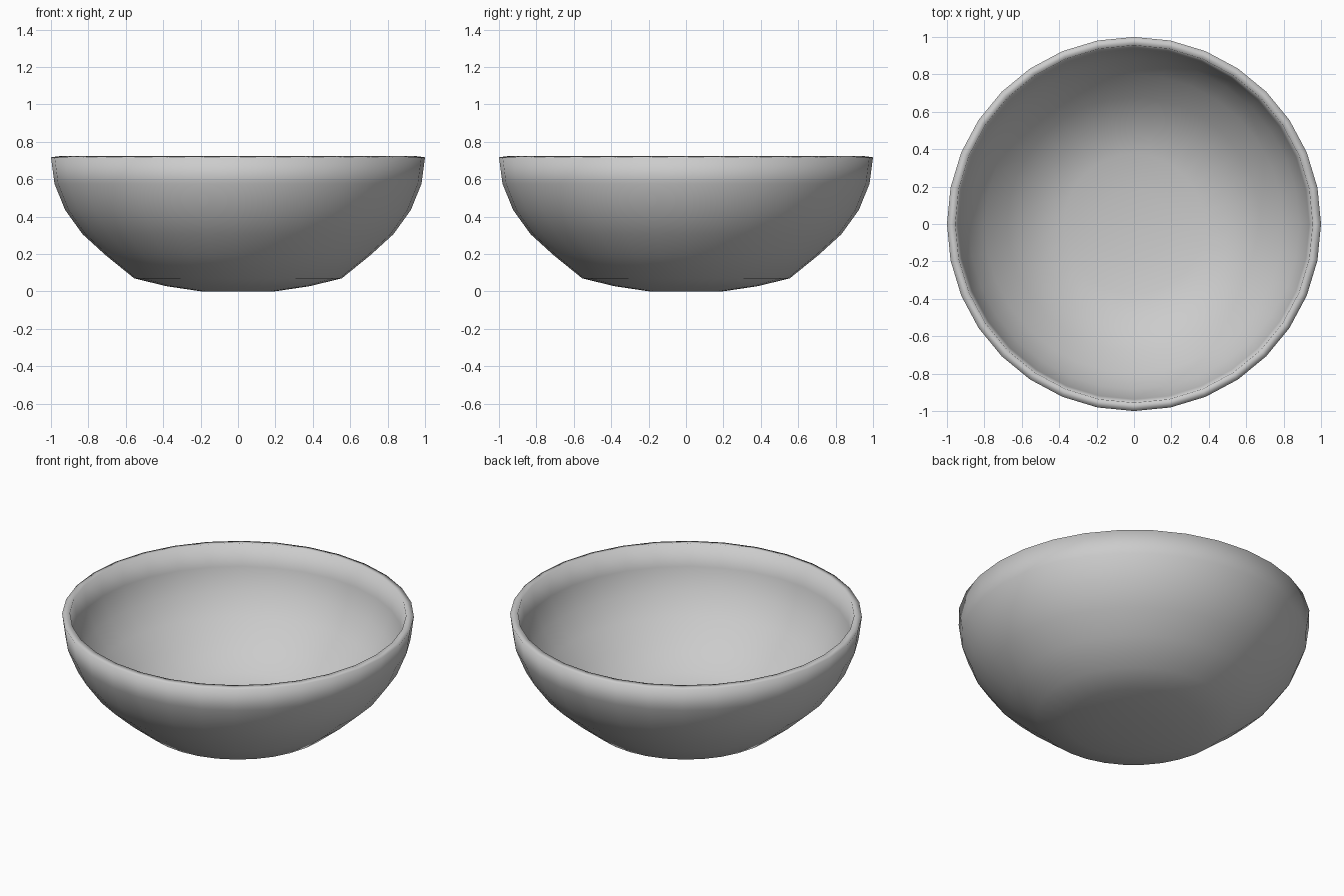
import bpy, bmesh, math

if "Cube" in bpy.data.objects:
    bpy.data.objects.remove(bpy.data.objects["Cube"])

SEGMENTS = 32
WALL = 0.045
# outer profile (radius, height) from base to rim
PROFILE = [(0.195, 0.0), (0.383, 0.028), (0.555, 0.07), (0.707, 0.193),
           (0.831, 0.306), (0.924, 0.435), (0.981, 0.575), (1.0, 0.717)]

# outer shell: rings of a lathe closed by a fan at the base
bm = bmesh.new()
rings = []
for r, z in PROFILE:
    rings.append([bm.verts.new((r * math.cos(2 * math.pi * i / SEGMENTS),
                                r * math.sin(2 * math.pi * i / SEGMENTS), z))
                  for i in range(SEGMENTS)])
pole = bm.verts.new((0, 0, 0))
for i in range(SEGMENTS):
    j = (i + 1) % SEGMENTS
    bm.faces.new((pole, rings[0][j], rings[0][i]))
    for low, high in zip(rings, rings[1:]):
        bm.faces.new((low[i], low[j], high[j], high[i]))
for f in bm.faces:
    f.smooth = True

mesh = bpy.data.meshes.new("bowl")
bm.to_mesh(mesh)
bm.free()
bowl = bpy.data.objects.new("bowl", mesh)
bpy.context.collection.objects.link(bowl)

# wall thickness, grown inwards
solid = bowl.modifiers.new("wall", 'SOLIDIFY')
solid.thickness = WALL
solid.offset = -1
